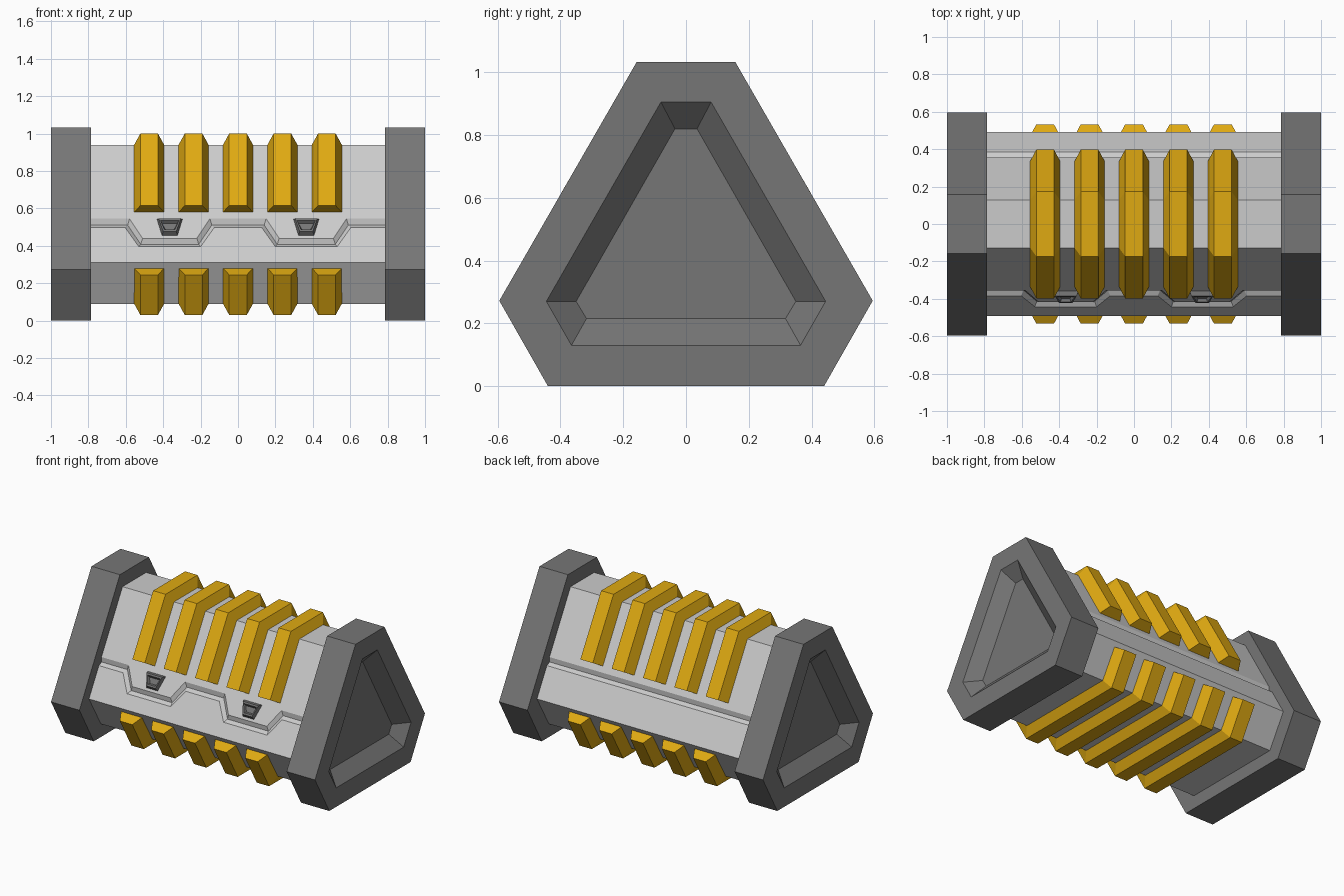
import bpy, bmesh, math

if "Cube" in bpy.data.objects:
    bpy.data.objects.remove(bpy.data.objects["Cube"])

C30, S30 = math.cos(math.radians(30)), 0.5


def material(name, rgb):
    m = bpy.data.materials.new(name)
    m.diffuse_color = (*rgb, 1)
    m.use_nodes = True
    m.node_tree.nodes["Principled BSDF"].inputs["Base Color"].default_value = m.diffuse_color
    return m


LIGHT = material("light_grey", (0.60, 0.60, 0.60))
DARK = material("dark_grey", (0.18, 0.18, 0.18))
AMBER = material("amber", (0.74, 0.40, 0.006))


def loft(name, rings, mat):
    """Skin a list of equal-length closed rings and close both ends."""
    bm = bmesh.new()
    vs = [[bm.verts.new(p) for p in r] for r in rings]
    n = len(rings[0])
    for a, b in zip(vs, vs[1:]):
        for i in range(n):
            j = (i + 1) % n
            bm.faces.new((a[i], a[j], b[j], b[i]))
    bm.faces.new(vs[0])
    bm.faces.new(vs[-1])
    bmesh.ops.recalc_face_normals(bm, faces=bm.faces)
    bmesh.ops.dissolve_limit(bm, angle_limit=0.002, verts=bm.verts, edges=bm.edges)
    me = bpy.data.meshes.new(name)
    bm.to_mesh(me)
    bm.free()
    me.materials.append(mat)
    ob = bpy.data.objects.new(name, me)
    bpy.context.collection.objects.link(ob)
    return ob


def hexagon(x, half):
    """Mirror three (y, z) points into a ring in the plane x."""
    return [(x, y, z) for y, z in half] + [(x, -y, z) for y, z in reversed(half)]


def slope(x, z, h=0.0, side=-1):
    """Point on the sloping body side at height z, raised by h."""
    y = (0.581 - S30 * z) / C30
    return (x, side * (y + C30 * h), z + S30 * h)


# Body: a truncated triangle prism with a V groove on both slopes;
# the front groove dips twice. Rows: (high z, low z, half width top, bottom, depth)
ROWS = [(0.94, 0.94, 0.225, 0.155, 0),
        (0.545, 0.44, 0.215, 0.145, 0),
        (0.52, 0.4175, 0.225, 0.155, -0.019),
        (0.497, 0.395, 0.238, 0.165, 0),
        (0.31, 0.31, 0.225, 0.155, 0)]
columns = [(-0.8, None, 0)]
for c in (-0.365, 0.365):
    columns += [(c, "top", -1), (c, "low", -1), (c, "low", 1), (c, "top", 1)]
columns.append((0.8, None, 0))

rings = []
for c, level, s in columns:
    front, back = [], []
    for hi, lo, wt, wb, h in ROWS:
        x = c + s * (wb if level == "low" else wt)
        front.append(slope(x, lo if level == "low" else hi, h))
        back.append(slope(c + s * (0.155 if level == "low" else 0.225), hi, h, 1))
    xm = back[0][0]
    rings.append(front + [(xm, -0.363, 0.09), (xm, 0.363, 0.09)] + back[::-1])
loft("body", rings, LIGHT)

# End caps with a bevelled recess
OUTER = [(0.157, 1.033), (0.595, 0.272), (0.44, 0.0)]
RIM = [(0.08, 0.905), (0.445, 0.27), (0.365, 0.13)]
FLOOR = [(0.035, 0.82), (0.35, 0.27), (0.317, 0.215)]
for side, label in ((-1, "left"), (1, "right")):
    loft("end_cap_" + label,
         [hexagon(side * 0.785, OUTER), hexagon(side, OUTER),
          hexagon(side, RIM), hexagon(side * 0.92, FLOOR)], DARK)

# Ribs: one saddle over the top and one under the bottom, repeated five times.
# Each path lists (base y, base z, outer y, outer z) for one half.
UPPER = [(0.336, 0.58, 0.398, 0.615), (0.128, 0.94, 0.173, 1.0)]
LOWER = [(0.472, 0.28, 0.533, 0.245), (0.363, 0.09, 0.409, 0.03)]


def rib(name, x, half):
    path = half + [(-a, b, -c, d) for a, b, c, d in reversed(half)]
    loft(name, [[(x - 0.08, by, bz), (x + 0.08, by, bz),
                 (x + 0.047, oy, oz), (x - 0.047, oy, oz)]
                for by, bz, oy, oz in path], AMBER)


for i in range(5):
    x = (i - 2) * 0.2375
    rib(f"upper_rib_{i + 1}", x, UPPER)
    rib(f"lower_rib_{i + 1}", x, LOWER)

# Small dished buttons above the groove dips
for c, label in ((-0.365, "left"), (0.365, "right")):
    rings = []
    for inset, h in ((0, -0.002), (0.01, 0.024), (0.02, 0.024), (0.028, 0.006)):
        zt, zb = 0.543 - inset, 0.455 + inset
        wt, wb = 0.069 - inset, 0.042 - inset * 0.7
        rings.append([slope(c - wt, zt, h), slope(c + wt, zt, h),
                      slope(c + wb, zb, h), slope(c - wb, zb, h)])
    loft("button_" + label, rings, DARK)
